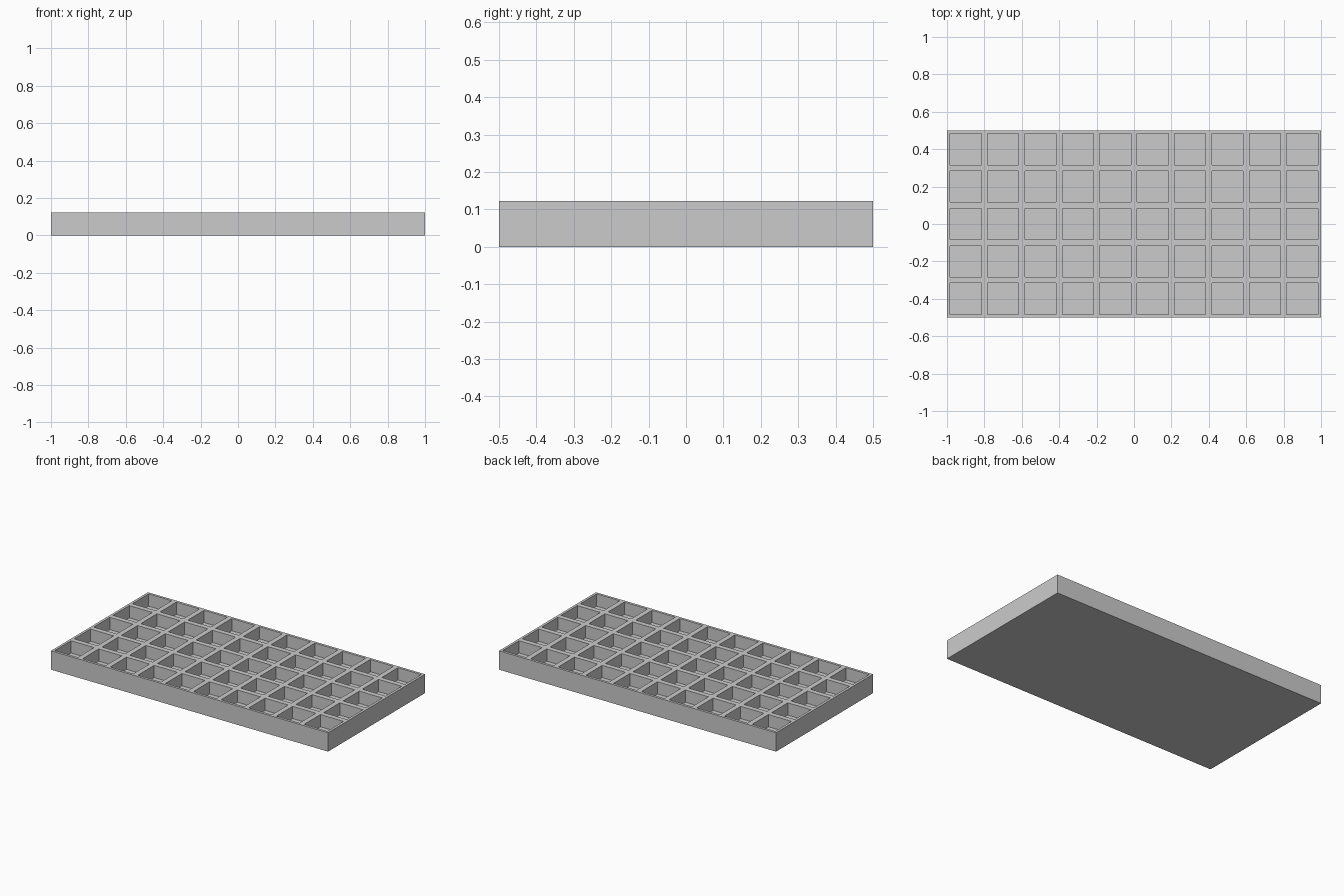
import bpy
import bmesh

# Remove the default object
cube = bpy.data.objects.get("Cube")
if cube:
    bpy.data.objects.remove(cube, do_unlink=True)

COLS, ROWS = 10, 5
PITCH = 0.2        # spacing of the compartments
RIM = 0.0165       # half the thickness of a dividing wall
HEIGHT = 0.123
DEPTH = 0.08       # compartment depth

# Plain grey plastic
grey = bpy.data.materials.new("plain_grey")
grey.use_nodes = True
colour = (0.6, 0.6, 0.6, 1)
grey.diffuse_color = colour
grey.node_tree.nodes["Principled BSDF"].inputs["Base Color"].default_value = colour

# Solid slab whose top is divided into square cells
bm = bmesh.new()
bmesh.ops.create_grid(bm, x_segments=COLS, y_segments=ROWS, size=1)
for v in bm.verts:
    v.co.x *= COLS * PITCH / 2
    v.co.y *= ROWS * PITCH / 2
    v.co.z = HEIGHT
cells = bm.faces[:]

# Outer walls and underside
rim_edges = [e for e in bm.edges if e.is_boundary]
skirt = bmesh.ops.extrude_edge_only(bm, edges=rim_edges)["geom"]
for v in skirt:
    if isinstance(v, bmesh.types.BMVert):
        v.co.z = 0
bmesh.ops.holes_fill(bm, edges=[e for e in bm.edges if e.is_boundary], sides=0)

# Inset every cell, then sink it to form a compartment
bmesh.ops.inset_individual(bm, faces=cells, thickness=RIM, use_even_offset=True)
for cell in cells:
    floor = bmesh.ops.extrude_discrete_faces(bm, faces=[cell])["faces"][0]
    # Bridge the sunken floor to the rim of its opening
    opening = [e for e in bm.edges if e.is_boundary and e not in floor.edges[:]]
    for v in floor.verts:
        v.co.z -= DEPTH
    bmesh.ops.bridge_loops(bm, edges=opening + floor.edges[:])
bmesh.ops.recalc_face_normals(bm, faces=bm.faces[:])

mesh = bpy.data.meshes.new("compartment_tray")
bm.to_mesh(mesh)
bm.free()
mesh.materials.append(grey)
tray = bpy.data.objects.new("compartment_tray", mesh)
bpy.context.collection.objects.link(tray)
